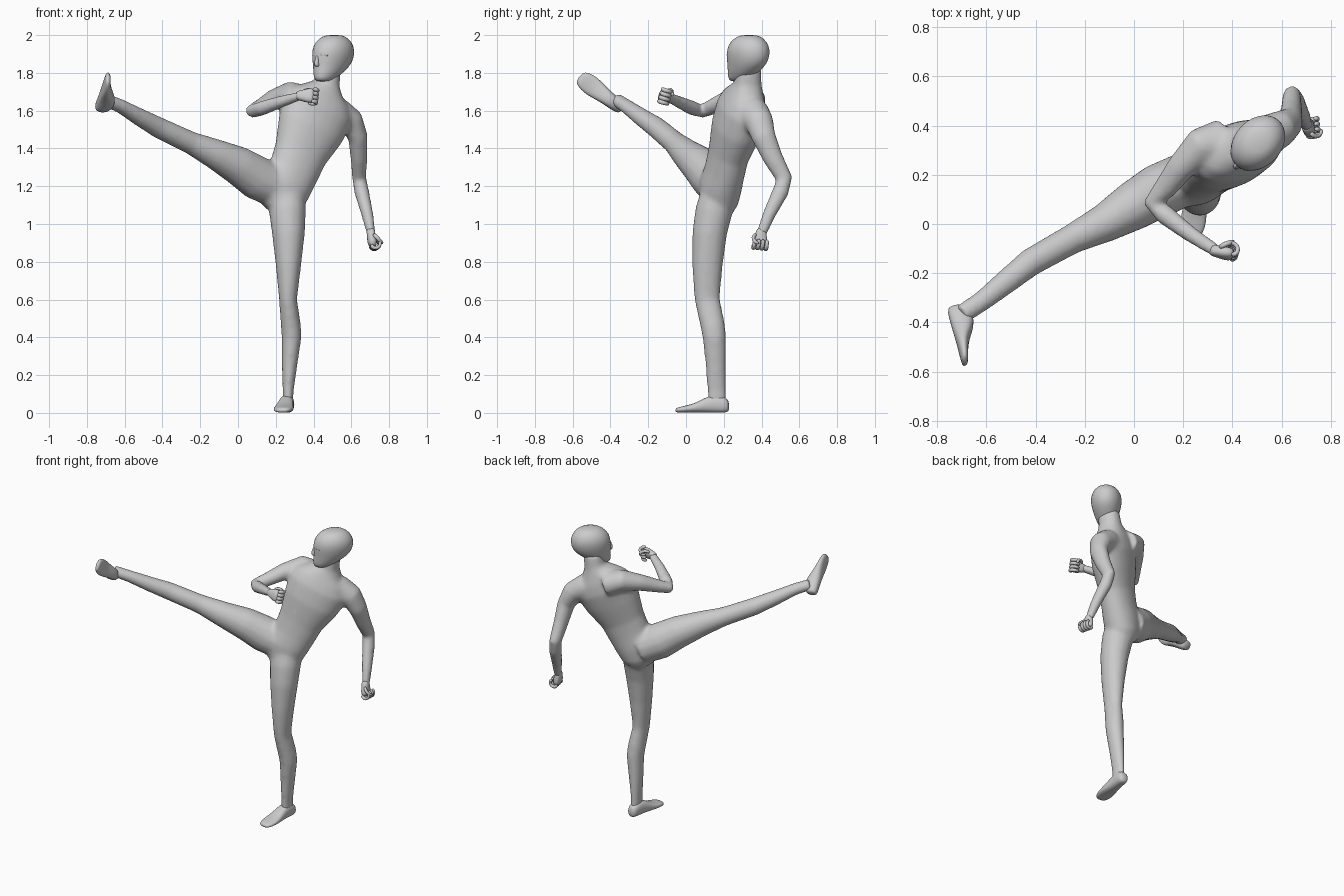
import bpy, bmesh, math
from mathutils import Vector as V

skin = bpy.data.materials.new("plain grey")
skin.diffuse_color = (0.6, 0.6, 0.6, 1)


def loft(bm, rings, side, n=14, normal=None, power=1.0):
    """Closed tube through rings (x, y, z, half width, half depth)."""
    pts = [V(r[:3]) for r in rings]
    loops = []
    for i, r in enumerate(rings):
        t = V(normal) if normal else pts[min(i + 1, len(pts) - 1)] - pts[max(i - 1, 0)]
        t.normalize()
        a = V(side)
        a = (a - t * a.dot(t)).normalized()
        b = t.cross(a)
        loop = []
        for k in range(n):
            c, s = math.cos(k * math.tau / n), math.sin(k * math.tau / n)
            c = math.copysign(abs(c) ** power, c)
            s = math.copysign(abs(s) ** power, s)
            loop.append(bm.verts.new(pts[i] + a * c * r[3] + b * s * r[4]))
        loops.append(loop)
    for p, q in zip(loops, loops[1:]):
        for k in range(n):
            j = (k + 1) % n
            bm.faces.new((p[k], p[j], q[j], q[k]))
    bm.faces.new(loops[0][::-1])
    bm.faces.new(loops[-1])


def finish(name, bm, subdivide=0):
    bmesh.ops.recalc_face_normals(bm, faces=bm.faces)
    me = bpy.data.meshes.new(name)
    bm.to_mesh(me)
    bm.free()
    me.materials.append(skin)
    me.shade_smooth()
    ob = bpy.data.objects.new(name, me)
    bpy.context.collection.objects.link(ob)
    if subdivide:
        ob.modifiers.new("round", 'SUBSURF').levels = subdivide
        ob.modifiers["round"].render_levels = subdivide
    return ob


# Body: torso, neck and limbs blended into one skin
bm = bmesh.new()
across = (0.85, 0.30, -0.40)
loft(bm, [(0.22, 0.16, 1.07, 0.085, 0.08), (0.232, 0.172, 1.12, 0.12, 0.10),
          (0.255, 0.183, 1.20, 0.138, 0.107), (0.295, 0.205, 1.28, 0.138, 0.10),
          (0.33, 0.225, 1.37, 0.146, 0.10), (0.383, 0.262, 1.50, 0.185, 0.118),
          (0.42, 0.295, 1.60, 0.20, 0.12), (0.437, 0.31, 1.66, 0.172, 0.105),
          (0.455, 0.32, 1.705, 0.11, 0.088), (0.47, 0.327, 1.745, 0.068, 0.073),
          (0.485, 0.33, 1.83, 0.06, 0.068)], across, 24, None, 0.92)
# standing leg
loft(bm, [(0.25, 0.17, 1.17, 0.10, 0.09), (0.262, 0.148, 1.07, 0.099, 0.10),
          (0.267, 0.125, 0.95, 0.088, 0.093), (0.267, 0.113, 0.78, 0.068, 0.082),
          (0.265, 0.112, 0.60, 0.048, 0.068), (0.28, 0.142, 0.46, 0.054, 0.066),
          (0.284, 0.15, 0.40, 0.053, 0.063), (0.272, 0.158, 0.24, 0.041, 0.054),
          (0.265, 0.162, 0.11, 0.029, 0.05), (0.265, 0.165, 0.05, 0.03, 0.05)], (1, 0, 0))
# kicking leg
loft(bm, [(0.21, 0.185, 1.19, 0.11, 0.11), (0.10, 0.135, 1.245, 0.118, 0.112),
          (0.0, 0.075, 1.31, 0.104, 0.102), (-0.12, 0.003, 1.37, 0.082, 0.08),
          (-0.25, -0.06, 1.43, 0.061, 0.062), (-0.42, -0.155, 1.51, 0.057, 0.058),
          (-0.52, -0.235, 1.565, 0.048, 0.051), (-0.62, -0.315, 1.623, 0.038, 0.043),
          (-0.70, -0.367, 1.657, 0.036, 0.042)], (0, 0, 1))
# hanging arm
loft(bm, [(0.52, 0.35, 1.59, 0.085, 0.09), (0.60, 0.388, 1.54, 0.07, 0.077),
          (0.635, 0.412, 1.46, 0.053, 0.065), (0.64, 0.46, 1.35, 0.045, 0.055),
          (0.642, 0.52, 1.24, 0.038, 0.046), (0.655, 0.5, 1.17, 0.04, 0.045),
          (0.685, 0.44, 1.05, 0.033, 0.036), (0.705, 0.40, 0.95, 0.025, 0.029)], (1, 0, 0))
# guarding arm
loft(bm, [(0.36, 0.335, 1.65, 0.085, 0.095), (0.27, 0.318, 1.688, 0.068, 0.075),
          (0.19, 0.23, 1.66, 0.053, 0.059), (0.13, 0.15, 1.625, 0.044, 0.049),
          (0.077, 0.083, 1.597, 0.037, 0.043), (0.125, 0.038, 1.612, 0.04, 0.042),
          (0.23, -0.042, 1.648, 0.033, 0.034), (0.335, -0.11, 1.68, 0.024, 0.028)], (0, 0, 1))
body = finish("body", bm)
m = body.modifiers.new("blend", 'REMESH')
m.mode, m.voxel_size, m.use_smooth_shade = 'VOXEL', 0.011, True
m = body.modifiers.new("relax", 'SMOOTH')
m.factor, m.iterations = 0.5, 14
body.modifiers.new("lighten", 'DECIMATE').ratio = 0.5

# Head, turned toward the raised foot
F, C, L = V((-0.68, -0.73, 0)).normalized(), V((0.5, 0.325, 0)), V((0.73, -0.68, 0))


def face_at(f, z, l=0.0):
    return tuple(C + F * f + L * l + V((0, 0, z)))


bm = bmesh.new()
loft(bm, [face_at(f, z) + (a, b) for z, f, a, b in [
    (1.752, 0.075, 0.035, 0.034), (1.775, 0.055, 0.073, 0.054), (1.81, 0.025, 0.098, 0.072),
    (1.85, 0.0, 0.123, 0.088), (1.90, -0.006, 0.131, 0.1), (1.945, -0.008, 0.122, 0.097),
    (1.982, -0.010, 0.09, 0.074), (2.002, -0.012, 0.045, 0.04)]], F, 18, (0, 0, 1))
finish("head", bm, 1)

# Nose, lips and brows
bm = bmesh.new()
loft(bm, [face_at(0.116, 1.895) + (0.008, 0.008), face_at(0.122, 1.865) + (0.013, 0.011),
          face_at(0.122, 1.842) + (0.02, 0.016), face_at(0.115, 1.832) + (0.012, 0.013)],
     F, 8, (0, 0, 1))
finish("nose", bm, 1)
bm = bmesh.new()
for z in (1.803, 1.813):
    loft(bm, [face_at(0.108, z, -0.026) + (0.004, 0.003), face_at(0.119, z) + (0.009, 0.006),
              face_at(0.108, z, 0.026) + (0.004, 0.003)], F, 8)
finish("lips", bm, 1)
bm = bmesh.new()
for s in (-1, 1):
    loft(bm, [face_at(0.115, 1.893, s * 0.012) + (0.006, 0.006),
              face_at(0.108, 1.897, s * 0.035) + (0.008, 0.007),
              face_at(0.088, 1.892, s * 0.06) + (0.006, 0.006)], F, 8)
finish("brows", bm, 1)


def foot(name, heel, fwd, wide, up):
    """Foot along fwd; each row: distance, height, half width, half thickness."""
    fwd, wide, up, heel = V(fwd).normalized(), V(wide).normalized(), V(up).normalized(), V(heel)
    rows = [(0.0, 0.034, 0.022, 0.024), (0.015, 0.042, 0.034, 0.042),
            (0.06, 0.05, 0.038, 0.05), (0.11, 0.046, 0.04, 0.046),
            (0.165, 0.03, 0.049, 0.028), (0.215, 0.022, 0.055, 0.02),
            (0.26, 0.017, 0.047, 0.016), (0.287, 0.013, 0.03, 0.011)]
    bm = bmesh.new()
    loft(bm, [tuple(heel + fwd * d + up * h) + (w, t) for d, h, w, t in rows],
         wide, 14, fwd, 0.8)
    finish(name, bm, 1)


foot("standing_foot", (0.268, 0.228, 0.0), (-0.035, -0.28, 0), (0.28, -0.035, 0), (0, 0, 1))
kick_fwd, kick_wide = V((0.06, -0.21, 0.16)), V((0, 0.61, 0.79))
foot("kicking_foot", (-0.763, -0.345, 1.613), kick_fwd, kick_wide, kick_fwd.cross(kick_wide) * -1)


def fist(name, wrist, along, wide, palm):
    """Closed hand: back of hand, four curled fingers and a thumb."""
    o, d, w, p = V(wrist), V(along).normalized(), V(wide).normalized(), V(palm).normalized()

    def at(x, y, z, a, b):
        return tuple(o + d * x + w * y + p * z) + (a, b)
    bm = bmesh.new()
    loft(bm, [at(-0.02, 0, 0, 0.024, 0.024), at(0.015, 0, 0, 0.03, 0.023),
              at(0.05, 0, 0, 0.042, 0.026), at(0.085, 0, 0.002, 0.042, 0.022)], w, 12, d, 0.8)
    for i in range(4):
        y = (i - 1.5) * 0.022
        loft(bm, [at(0.07, y, -0.012, 0.012, 0.012), at(0.097, y, 0.0, 0.013, 0.013),
                  at(0.092, y, 0.035, 0.012, 0.012), at(0.06, y, 0.043, 0.011, 0.011),
                  at(0.045, y, 0.025, 0.01, 0.01)], w, 8)
    loft(bm, [at(0.015, 0.025, 0.008, 0.012, 0.012), at(0.04, 0.046, 0.025, 0.013, 0.012),
              at(0.066, 0.034, 0.046, 0.011, 0.01), at(0.07, 0.01, 0.053, 0.008, 0.008)], d, 8)
    finish(name, bm, 1)


fist("hanging_fist", (0.703, 0.398, 0.96), (0.12, -0.1, -1), (0.1, -1, 0.1), (0.9, 0.1, 0.1))
fist("guarding_fist", (0.325, -0.108, 1.68), (1, -0.25, 0.0), (0.1, 0.3, 0.95), (0.2, 0.95, -0.3))
